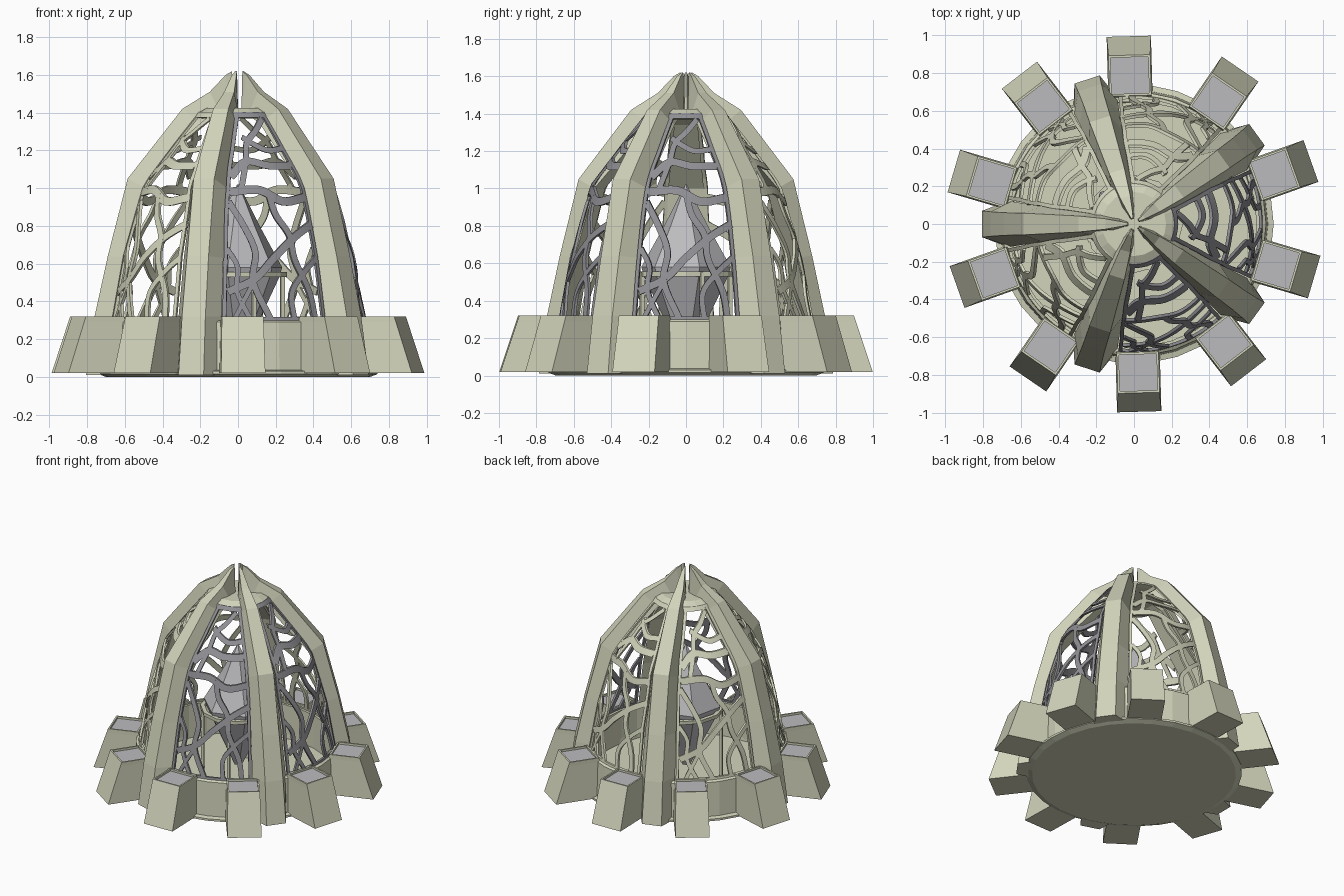
import bpy, bmesh
from math import sin, cos, pi, radians
from mathutils import Vector

if "Cube" in bpy.data.objects:
    bpy.data.objects.remove(bpy.data.objects["Cube"])

beige = bpy.data.materials.new("beige")
beige.diffuse_color = (0.65, 0.66, 0.50, 1)
beige.use_nodes = True
beige.node_tree.nodes["Principled BSDF"].inputs["Base Color"].default_value = beige.diffuse_color
grey = bpy.data.materials.new("grey")
grey.diffuse_color = (0.28, 0.28, 0.30, 1)
grey.use_nodes = True
grey.node_tree.nodes["Principled BSDF"].inputs["Base Color"].default_value = grey.diffuse_color
pale = bpy.data.materials.new("pale_grey")
pale.diffuse_color = (0.5, 0.5, 0.52, 1)
pale.use_nodes = True
pale.node_tree.nodes["Principled BSDF"].inputs["Base Color"].default_value = pale.diffuse_color


def finish(name, bm, *mats):
    bmesh.ops.recalc_face_normals(bm, faces=bm.faces)
    me = bpy.data.meshes.new(name)
    bm.to_mesh(me)
    bm.free()
    for m in mats:
        me.materials.append(m)
    ob = bpy.data.objects.new(name, me)
    bpy.context.collection.objects.link(ob)
    return ob


def polar(a, r, t, z):
    """Point at radius r along angle a, shifted sideways by t."""
    return Vector((r * cos(a) - t * sin(a), r * sin(a) + t * cos(a), z))


def loft(bm, rings, caps=True):
    rows = [[bm.verts.new(p) for p in ring] for ring in rings]
    n = len(rows[0])
    for A, B in zip(rows, rows[1:]):
        for i in range(n):
            j = (i + 1) % n
            bm.faces.new((A[i], A[j], B[j], B[i]))
    if caps:
        return bm.faces.new(rows[0][::-1]), bm.faces.new(rows[-1])


def revolve(name, prof, n, mat, closed=False, start=0):
    bm = bmesh.new()
    rings = [[polar(start + 2 * pi * i / n, r, 0, z) for i in range(n)] for r, z in prof]
    if closed:
        rings.append(rings[0])
    loft(bm, rings, caps=not closed)
    bmesh.ops.remove_doubles(bm, verts=bm.verts, dist=1e-5)
    return finish(name, bm, mat)


# Base disc with bevelled rim, low wall with sill, top cap
revolve("base_disc", [(0.70, 0), (0.74, 0.015), (0.74, 0.03), (0.66, 0.05)], 30, beige)
revolve("base_wall", [(0.71, 0.03), (0.70, 0.29), (0.685, 0.30), (0.65, 0.30), (0.65, 0.03)],
        30, beige, closed=True)
revolve("top_cap", [(0.20, 1.37), (0.235, 1.375), (0.215, 1.40), (0.17, 1.425)], 20, beige)

# Five curved ribs: outer r, z, inner r, z, outer width, inner width
STATIONS = [(0.805, 0.01, 0.66, 0.01, 0.14, 0.25),
            (0.76, 0.32, 0.65, 0.32, 0.13, 0.24),
            (0.69, 0.64, 0.59, 0.63, 0.12, 0.22),
            (0.585, 1.05, 0.485, 1.00, 0.115, 0.19),
            (0.295, 1.42, 0.19, 1.34, 0.085, 0.125),
            (0.15, 1.51, 0.09, 1.39, 0.055, 0.065),
            (0.065, 1.60, 0.033, 1.41, 0.025, 0.022),
            (0.032, 1.62, 0.028, 1.42, 0.010, 0.015)]
for k in range(5):
    a = radians(36 + 72 * k)
    bm = bmesh.new()
    loft(bm, [[polar(a, ro, -wo / 2, zo), polar(a, ro, wo / 2, zo),
               polar(a, ri, wi / 2, zi), polar(a, ri, -wi / 2, zi)]
              for ro, zo, ri, zi, wo, wi in STATIONS])
    finish(f"rib_{k + 1}", bm, beige)

# Ten buttress blocks with recessed grey tops
for k in range(10):
    a = radians(19.6 + 36 * k)
    bm = bmesh.new()
    rings = []
    for z, ri, ro, w in [(0.02, 0.64, 0.995, 0.235), (0.29, 0.67, 0.905, 0.222),
                         (0.32, 0.68, 0.895, 0.222)]:
        rings.append([polar(a, ri, -w / 2, z), polar(a, ro, -w / 2, z),
                      polar(a, ro, w / 2, z), polar(a, ri, w / 2, z)])
    _, top = loft(bm, rings)
    bm.normal_update()
    bmesh.ops.inset_region(bm, faces=[top], thickness=0.016)
    hole = bmesh.ops.extrude_discrete_faces(bm, faces=[top])["faces"][0]
    bmesh.ops.translate(bm, verts=hole.verts, vec=(0, 0, -0.015))
    hole.material_index = 1
    finish(f"block_{k + 1}", bm, beige, pale)

# Branching lattice windows following the dome, set back between the ribs
SHELL = [(0.28, 0.685), (0.64, 0.62), (1.02, 0.51), (1.25, 0.335), (1.42, 0.20)]


def shell_r(z):
    for (z0, r0), (z1, r1) in zip(SHELL, SHELL[1:]):
        if z <= z1:
            break
    return r0 + (r1 - r0) * (z - z0) / (z1 - z0)


def smooth_path(pts, n=5):
    P = [Vector(p) for p in pts]
    P = [2 * P[0] - P[1]] + P + [2 * P[-1] - P[-2]]
    out = []
    for a, b, c, d in zip(P, P[1:], P[2:], P[3:]):
        for i in range(n):
            t = i / n
            out.append(0.5 * (2 * b + (c - a) * t + (2 * a - 5 * b + 4 * c - d) * t * t
                              + (3 * b - a - 3 * c + d) * t ** 3))
    return out + [P[-2]]


# Width, then (sideways, height) points
STRANDS = [
    (0.045, [(-0.21, 0.98), (-0.05, 0.99), (0.08, 0.93), (0.22, 0.95)]),
    (0.04, [(-0.19, 1.06), (-0.09, 1.14), (0.03, 1.12), (0.17, 1.12)]),
    (0.03, [(-0.08, 1.27), (-0.02, 1.23), (0.05, 1.20), (0.14, 1.21)]),
    (0.03, [(0.06, 1.37), (0.0, 1.30), (-0.06, 1.24), (-0.09, 1.14), (-0.15, 0.99)]),
    (0.035, [(-0.22, 0.93), (-0.15, 0.80), (-0.10, 0.66), (-0.12, 0.50), (-0.03, 0.29)]),
    (0.035, [(0.0, 0.98), (0.03, 0.86), (0.10, 0.75), (0.12, 0.62), (0.20, 0.45), (0.23, 0.29)]),
    (0.04, [(0.25, 0.81), (0.13, 0.74), (0.0, 0.63), (-0.11, 0.52), (-0.26, 0.45)]),
    (0.03, [(0.26, 0.63), (0.17, 0.55), (0.09, 0.44), (0.10, 0.29)]),
    (0.028, [(-0.25, 0.68), (-0.20, 0.58), (-0.21, 0.45), (-0.14, 0.29)]),
    (0.025, [(-0.12, 0.50), (-0.19, 0.38), (-0.24, 0.29)]),
    (0.022, [(-0.28, 0.305), (-0.15, 0.305), (0, 0.305), (0.15, 0.305), (0.28, 0.305)]),
    (0.025, [(-0.09, 1.39), (0, 1.39), (0.09, 1.39)]),
]
for side in (-1, 1):
    STRANDS.append((0.02, [(side * y, z) for y, z in
                           [(0.287, 0.30), (0.26, 0.64), (0.215, 1.0), (0.14, 1.22), (0.075, 1.39)]]))
for k in range(5):
    a0 = radians(72 * k)
    bm = bmesh.new()
    for w, pts in STRANDS:
        path = smooth_path(pts)
        rings = []
        for i, p in enumerate(path):
            d = (path[min(i + 1, len(path) - 1)] - path[max(i - 1, 0)]).normalized()
            nrm = Vector((-d.y, d.x)) * w / 2
            ring = []
            for s, dr in [(-1, 0), (1, 0), (1, -0.016), (-1, -0.016)]:
                q = p + nrm * s
                r = shell_r(q.y)
                ring.append(polar(a0 + q.x / r, r + dr, 0, q.y))
            rings.append(ring)
        loft(bm, rings)
    finish(f"window_lattice_{k + 1}", bm, grey if k in (0, 4) else beige)

# Crystal in the middle, held by a ring on thin legs
revolve("crystal", [(0.03, 0.12), (0.23, 0.53), (0.245, 0.58), (0.12, 0.80), (0.005, 1.02)],
        6, pale, start=0.3)
revolve("crystal_ring", [(0.26, 0.53), (0.26, 0.555), (0.23, 0.555), (0.23, 0.53)],
        12, beige, closed=True)
for k in range(4):
    a = radians(20 + 90 * k)
    bm = bmesh.new()
    loft(bm, [[polar(a, 0.25 + x, y, z) for x, y in
               [(-0.01, -0.01), (0.01, -0.01), (0.01, 0.01), (-0.01, 0.01)]] for z in (0.02, 0.55)])
    finish(f"crystal_leg_{k + 1}", bm, beige)
